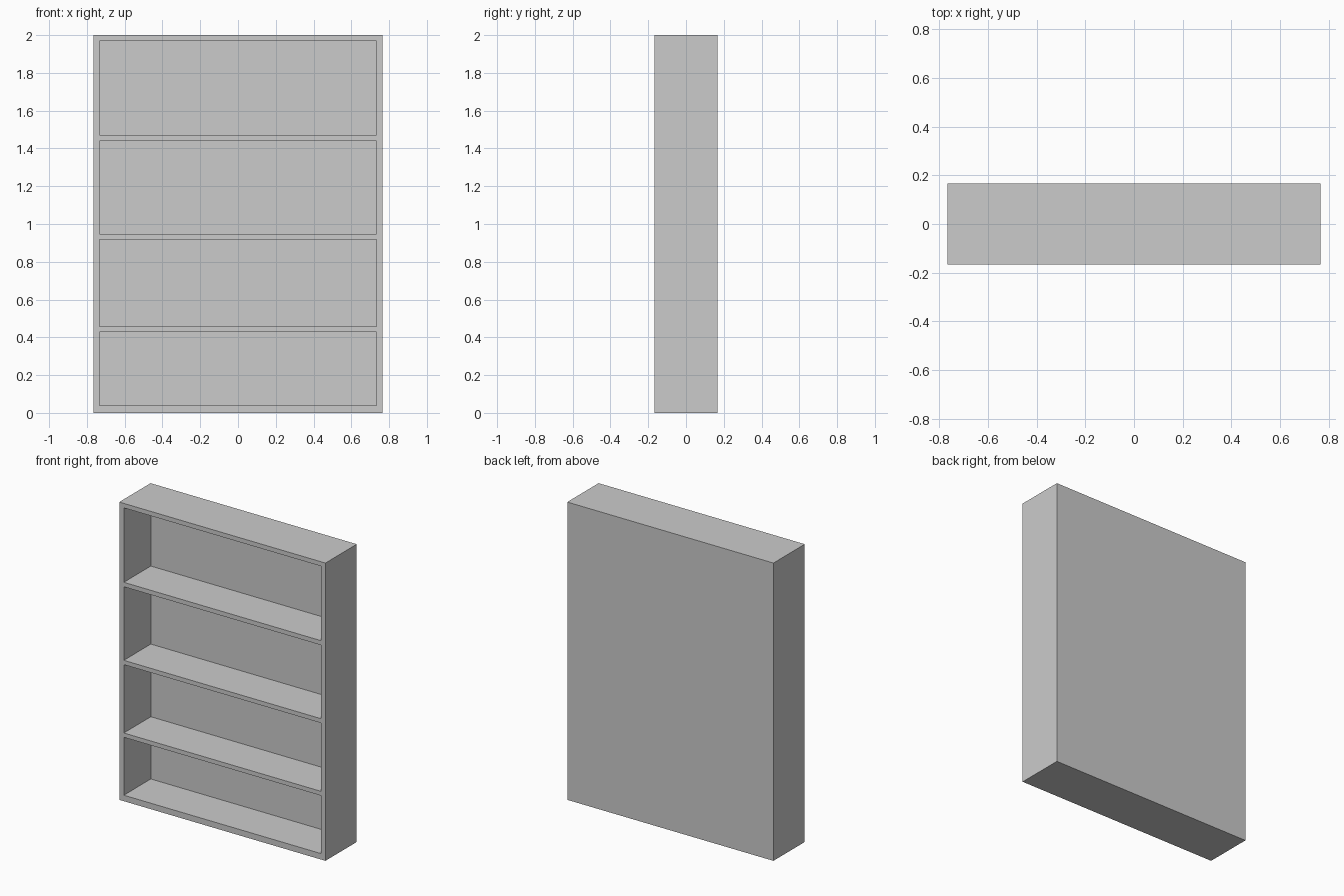
import bpy, bmesh

if "Cube" in bpy.data.objects:
    bpy.data.objects.remove(bpy.data.objects["Cube"])

W, D, H = 0.766, 0.166, 2.0      # half width, half depth, height
PANEL = 0.034                    # side panel thickness
BACK = 0.046                     # back panel thickness
OPENINGS = [(0.04, 0.429), (0.458, 0.917), (0.946, 1.44), (1.47, 1.97)]

bm = bmesh.new()

# Front frame: a grid whose lines follow the side panels and shelf edges
xs = [-W, -W + PANEL, W - PANEL, W]
zs = [0.0] + [z for pair in OPENINGS for z in pair] + [H]
grid = [[bm.verts.new((x, -D, z)) for x in xs] for z in zs]
compartments = []
for r in range(len(zs) - 1):
    for c in range(len(xs) - 1):
        face = bm.faces.new((grid[r][c], grid[r][c + 1],
                             grid[r + 1][c + 1], grid[r + 1][c]))
        if c == 1 and r % 2 == 1:
            compartments.append(face)

# Outer shell: pull the rim backwards and close it with the back face
rim = [e for e in bm.edges if e.is_boundary]
ext = bmesh.ops.extrude_edge_only(bm, edges=rim)["geom"]
bmesh.ops.translate(bm, vec=(0, 2 * D, 0),
                    verts=[v for v in ext if isinstance(v, bmesh.types.BMVert)])
bmesh.ops.holes_fill(bm, edges=[e for e in bm.edges if e.is_boundary], sides=0)

# Compartments: push each opening in as far as the back panel
for face in bmesh.ops.extrude_discrete_faces(bm, faces=compartments)["faces"]:
    bmesh.ops.translate(bm, vec=(0, 2 * D - BACK, 0), verts=face.verts)

# Merge coplanar faces and face everything outwards
bmesh.ops.recalc_face_normals(bm, faces=bm.faces)
bmesh.ops.dissolve_limit(bm, angle_limit=0.01, verts=bm.verts, edges=bm.edges)

mesh = bpy.data.meshes.new("bookcase")
bm.to_mesh(mesh)
bm.free()
bpy.context.collection.objects.link(bpy.data.objects.new("bookcase", mesh))
